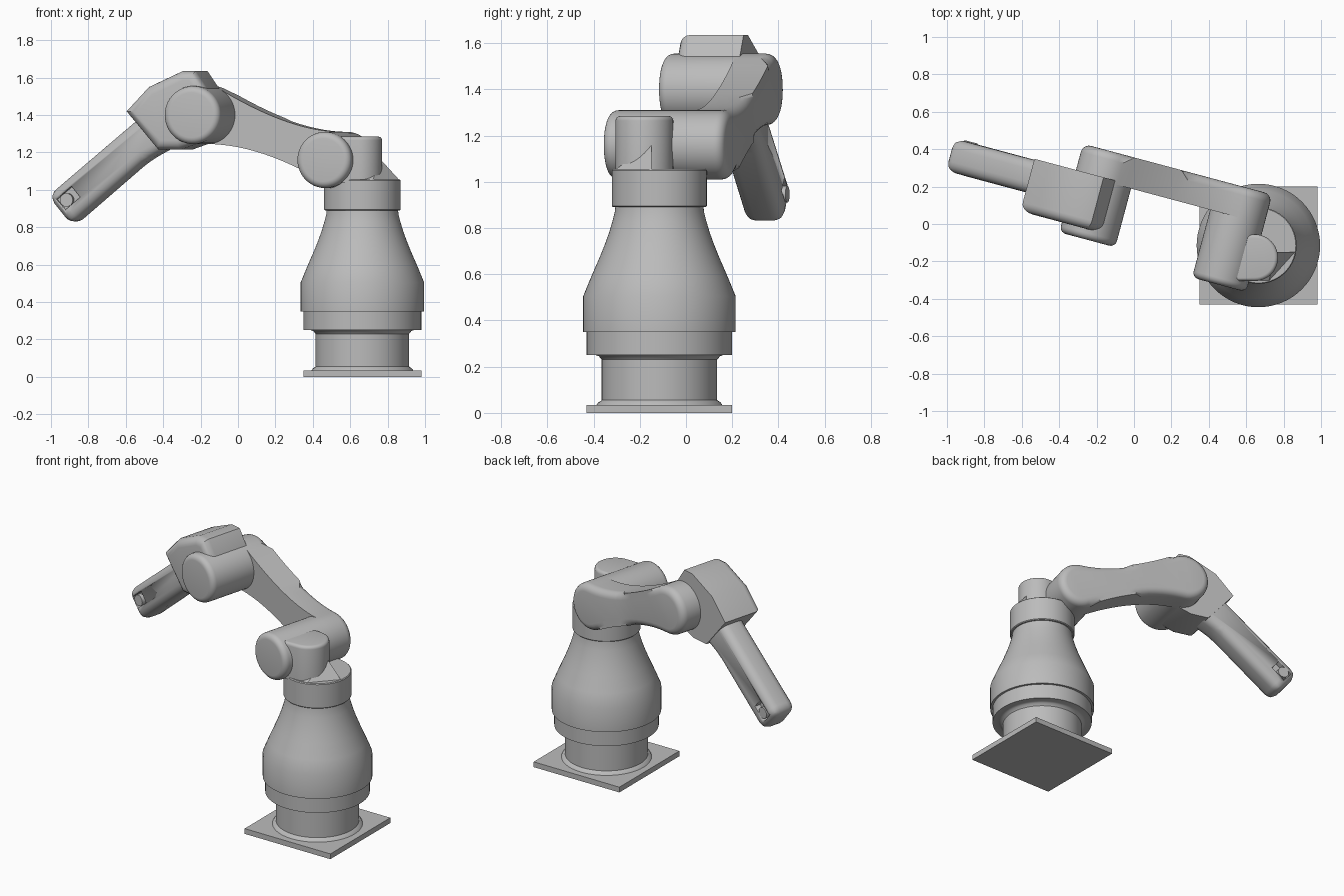
import bpy, bmesh
from math import sin, cos, pi, radians
from mathutils import Matrix, Vector

cube = bpy.data.objects.get("Cube")
if cube:
    bpy.data.objects.remove(cube, do_unlink=True)

grey = bpy.data.materials.new("plain grey")
grey.use_nodes = True
grey.diffuse_color = (0.5, 0.5, 0.5, 1)
grey.node_tree.nodes["Principled BSDF"].inputs["Base Color"].default_value = (0.5, 0.5, 0.5, 1)

BASE = Matrix.Translation((0.665, -0.115, 0))
# Arm frame: local -x runs along the arm, local y along the joint axes
ARM = Matrix.Translation((0.455, -0.325, 0)) @ Matrix.Rotation(radians(-15), 4, 'Z')
SHOULDER, ELBOW = (0, 1.16), (-0.743, 1.40)


def finish(name, bm, matrix=Matrix()):
    bmesh.ops.recalc_face_normals(bm, faces=bm.faces)
    mesh = bpy.data.meshes.new(name)
    bm.to_mesh(mesh)
    bm.free()
    obj = bpy.data.objects.new(name, mesh)
    bpy.context.collection.objects.link(obj)
    mesh.materials.append(grey)
    obj.matrix_world = matrix
    bpy.ops.object.select_all(action='DESELECT')
    obj.select_set(True)
    bpy.context.view_layer.objects.active = obj
    bpy.ops.object.shade_smooth_by_angle(angle=radians(32))
    return obj


def lathe(name, profile, matrix, steps=64):
    bm = bmesh.new()
    verts = [bm.verts.new((r, 0, z)) for r, z in profile]
    edges = [bm.edges.new(pair) for pair in zip(verts, verts[1:])]
    bmesh.ops.spin(bm, geom=verts + edges, axis=(0, 0, 1), cent=(0, 0, 0),
                   angle=2 * pi, steps=steps, use_merge=True)
    bmesh.ops.remove_doubles(bm, verts=bm.verts, dist=1e-5)
    return finish(name, bm, matrix)


def prism(name, outline, y0, y1, rule=None, bevel=0.0, matrix=ARM):
    """Extrude an (x, z) outline from y0 to y1, rounding edges that pass rule."""
    bm = bmesh.new()
    face = bm.faces.new([bm.verts.new((x, y0, z)) for x, z in outline])
    new = bmesh.ops.extrude_face_region(bm, geom=[face])["geom"]
    for v in new:
        if isinstance(v, bmesh.types.BMVert):
            v.co.y = y1
    if rule:
        edges = [e for e in bm.edges if rule(*(v.co.y for v in e.verts))]
        bmesh.ops.bevel(bm, geom=edges, offset=bevel, segments=5, profile=0.5,
                        affect='EDGES', clamp_overlap=True)
    return finish(name, bm, matrix)


def arc(centre, radius, start, end, n=24):
    angles = [radians(start + (end - start) * i / n) for i in range(n + 1)]
    return [(centre[0] + radius * cos(a), centre[1] + radius * sin(a)) for a in angles]


def bend(a, control, b, n=14):
    """Inner points of a quadratic curve."""
    a, c, b = Vector(a), Vector(control), Vector(b)
    ts = [i / n for i in range(1, n)]
    return [tuple(a * (1 - t) ** 2 + c * 2 * t * (1 - t) + b * t * t) for t in ts]


def at(y):
    return lambda p, q: abs(p - y) < 1e-4 and abs(q - y) < 1e-4


# Base plate and turned pedestal
s = 0.315
prism("base_plate", [(-s, 0), (s, 0), (s, 0.035), (-s, 0.035)], -s, s, matrix=BASE)
lathe("pedestal", [(0, 0.03), (0.275, 0.03), (0.265, 0.045), (0.25, 0.055), (0.25, 0.23),
                   (0.262, 0.245), (0.275, 0.25), (0.315, 0.25), (0.315, 0.35),
                   (0.33, 0.35), (0.33, 0.505), (0.295, 0.59), (0.256, 0.68),
                   (0.236, 0.73), (0.218, 0.78), (0.203, 0.83), (0.193, 0.87),
                   (0.19, 0.9), (0, 0.9)], BASE)

# Swivelling turret with its upright boss and ramp
lathe("turret", [(0, 0.89), (0.2, 0.89), (0.205, 0.895), (0.205, 1.05),
                 (0.2, 1.055), (0, 1.055)], BASE)
bm = bmesh.new()
ring = [(cos(a) * 0.125, sin(a) * 0.125) for a in (pi * (i / 24 - 0.5) for i in range(25))]
ring += [(-0.16, 0.125), (-0.16, -0.125)]
face = bm.faces.new([bm.verts.new((x, y, 1.04)) for x, y in ring])
geom = bmesh.ops.extrude_face_region(bm, geom=[face])["geom"]
bmesh.ops.translate(bm, vec=(0, 0, 0.245), verts=[v for v in geom if isinstance(v, bmesh.types.BMVert)])
rim = [e for e in bm.edges if all(v.co.z > 1.28 for v in e.verts)]
bmesh.ops.bevel(bm, geom=rim, offset=0.02, segments=4, profile=0.5, affect='EDGES')
finish("turret_boss", bm, Matrix.Translation((0.645, -0.18, 0)))

bm = bmesh.new()
for co in [(0.865, -0.15, 1.05), (0.76, -0.15, 1.165), (0.62, -0.15, 1.165),
           (0.62, -0.15, 1.05), (0.72, -0.31, 1.05), (0.62, -0.31, 1.05)]:
    bm.verts.new(co)
bmesh.ops.convex_hull(bm, input=bm.verts)
finish("turret_ramp", bm)

# Joint motors
prism("shoulder_motor", arc(SHOULDER, 0.15, 0, 352.5, 47), 0, 0.39, at(0), 0.035)
prism("elbow_motor", arc(ELBOW, 0.155, 0, 352.5, 47), 0.05, 0.39, at(0.05), 0.035)

# Upper arm: two round ends joined by a waisted link
shoulder_end = arc(SHOULDER, 0.15, 90, -120)
elbow_end = arc(ELBOW, 0.155, 270, 60)
link = (shoulder_end + bend(shoulder_end[-1], (-0.447, 1.245), elbow_end[0]) + elbow_end
        + bend(elbow_end[-1], (-0.277, 1.31), shoulder_end[0]))
prism("upper_arm", link, 0.375, 0.54, at(0.54), 0.045)

# Elbow housing
housing = [(1.128, 1.42), (1.004, 1.55), (0.818, 1.635), (0.745, 1.635), (0.68, 1.54),
           (0.65, 1.40), (0.70, 1.26), (0.83, 1.215), (0.952, 1.215)]
prism("elbow_housing", [(-e, z) for e, z in housing], 0.105, 0.395, at(0.105), 0.05)


# Forearm, laid out along its own slope
def slope(along, across):
    return (-(along * 0.772 + across * 0.636), across * 0.772 - along * 0.636)


outline = [(-0.2, 1.50), (-0.06, 1.53), (0.07, 1.556), (0.612, 1.552), (0.612, 1.758), (-0.2, 1.758)]
forearm = prism("forearm", [slope(*p) for p in outline], 0.21, 0.39,
                lambda p, q: True, 0.055)


# Wrist pockets on both sides, with a pin through them
def slot(y0, y1):
    corners = [(0.47, 1.632), (0.58, 1.632), (0.58, 1.708), (0.47, 1.708)]
    cutter = prism("wrist_cutter", [slope(*p) for p in corners], y0, y1)
    cutter.hide_render = True
    cutter.hide_set(True)
    cutter.display_type = 'WIRE'
    return cutter


for y0, y1 in ((0.15, 0.24), (0.35, 0.45)):
    cut = forearm.modifiers.new("wrist_pocket", 'BOOLEAN')
    cut.operation = 'DIFFERENCE'
    cut.object = slot(y0, y1)
prism("wrist_pin", arc(slope(0.54, 1.67), 0.036, 0, 345, 23), 0.215, 0.395)
